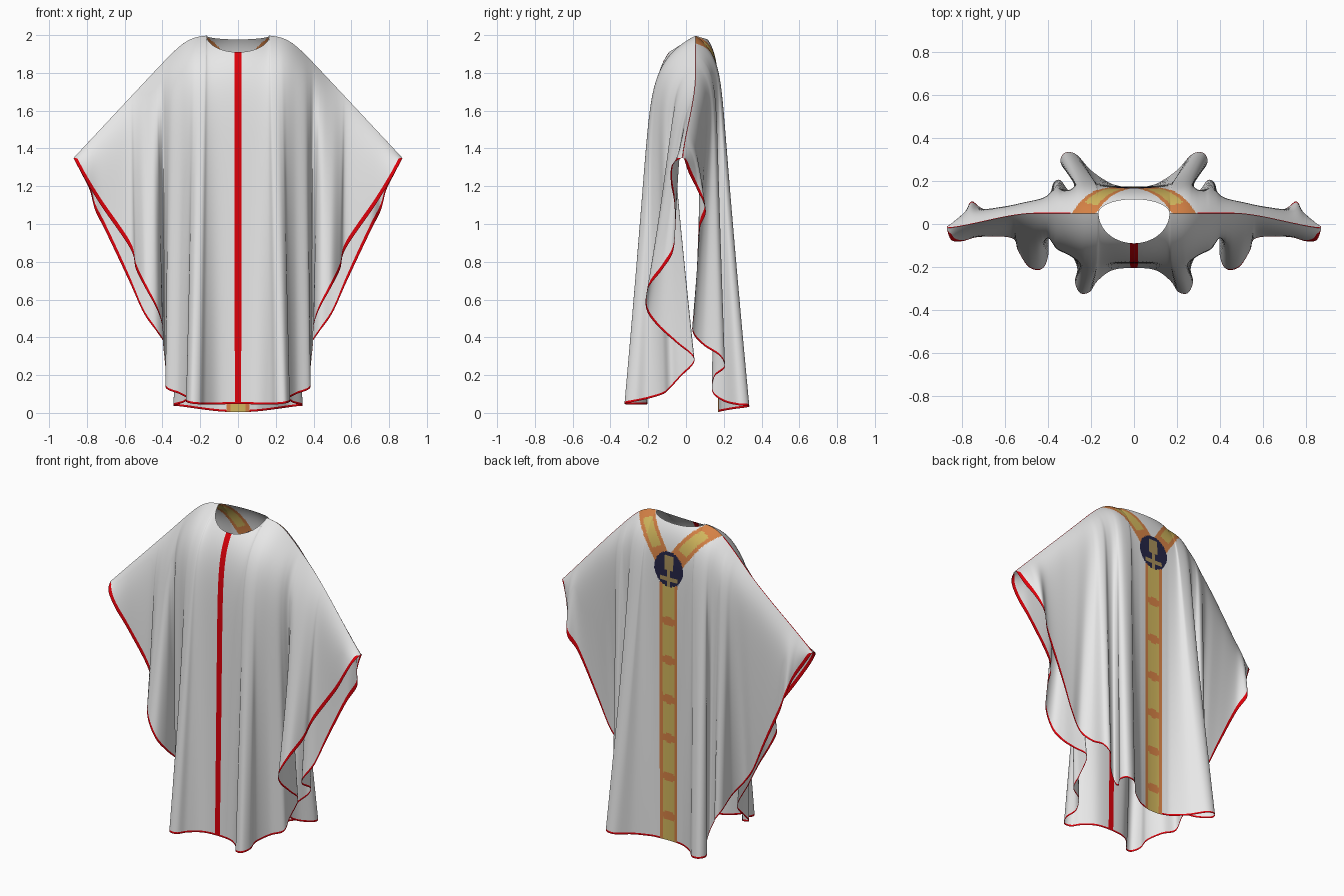
import bpy, math

if "Cube" in bpy.data.objects:
    bpy.data.objects.remove(bpy.data.objects["Cube"])

def material(name, rgb):
    m = bpy.data.materials.new(name)
    m.diffuse_color = (*rgb, 1)
    m.use_nodes = True
    m.node_tree.nodes["Principled BSDF"].inputs["Base Color"].default_value = m.diffuse_color
    return m

MATS = [material("white_cloth", (0.85, 0.85, 0.85)),
        material("red_trim", (0.72, 0.0, 0.003)),
        material("orange_band", (0.66, 0.22, 0.06)),
        material("gold_band", (0.64, 0.47, 0.11)),
        material("navy_medallion", (0.018, 0.018, 0.06)),
        material("tan_motif", (0.38, 0.27, 0.10))]
WHITE, RED, ORANGE, GOLD, NAVY, TAN = range(6)

# Hem of the right half, from the centre to the sleeve tip: x, y, z and the
# place on the upper edge it hangs from (0-1 neckline, 1-2 shoulder seam)
FRONT_HEM = [
    (0, -.205, .047, 0), (.10, -.215, .045, .42), (.17, -.265, .045, .75),
    (.205, -.315, .045, .95), (.25, -.322, .05, 1.03), (.275, -.27, .06, 1.08),
    (.265, -.20, .075, 1.13), (.31, -.12, .10, 1.19), (.38, -.085, .13, 1.26),
    (.38, -.03, .19, 1.30), (.388, .045, .28, 1.33), (.397, -.05, .37, 1.36),
    (.40, -.15, .46, 1.39), (.43, -.21, .55, 1.43), (.49, -.20, .66, 1.49),
    (.54, -.125, .76, 1.55), (.57, -.065, .87, 1.60), (.72, -.06, 1.09, 1.80),
    (.80, -.08, 1.22, 1.91), (.85, -.075, 1.31, 1.97), (.87, -.03, 1.347, 2)]
BACK_HEM = [
    (0, .17, .004, 0), (.04, .172, .004, .16), (.08, .18, .007, .33),
    (.12, .195, .01, .53), (.20, .25, .02, .9), (.27, .325, .03, 1.02),
    (.325, .33, .037, 1.08), (.34, .28, .04, 1.12), (.28, .20, .06, 1.16),
    (.26, .14, .11, 1.20), (.30, .15, .19, 1.24), (.345, .205, .24, 1.27),
    (.38, .18, .30, 1.31), (.385, .09, .36, 1.35), (.43, .035, .43, 1.40),
    (.50, .045, .53, 1.49), (.577, .055, .70, 1.59), (.70, .07, .96, 1.77),
    (.755, .105, 1.07, 1.85), (.785, .06, 1.18, 1.90), (.83, .015, 1.27, 1.95),
    (.87, -.01, 1.347, 2)]

def smooth(e0, e1, v):
    t = min(1, max(0, (v - e0) / (e1 - e0)))
    return t * t * (3 - 2 * t)

def spline(points, u):
    """Catmull-Rom curve mirrored at the centre line."""
    p = [(-points[1][0], points[1][1], points[1][2], -points[1][3])] + points + [points[-1]]
    i = min(int(u), len(points) - 2)
    t = u - i
    return [0.5 * (2 * b + (c - a) * t + (2 * a - 5 * b + 4 * c - d) * t * t
                   + (3 * b - a - 3 * c + d) * t ** 3)
            for a, b, c, d in zip(*p[i:i + 4])]

def upper_edge(a, side):
    """Neckline for a < 1, shoulder seam beyond."""
    if a < 1:
        c, s = math.cos(a * math.pi / 2), math.sin(a * math.pi / 2)
        if side < 0:
            return 0.165 * s, 0.05 - 0.14 * c, 1.997 - 0.087 * c
        return 0.165 * s, 0.05 + 0.065 * c, 1.997 - 0.02 * c
    x = 0.165 + 0.705 * (a - 1)
    k, line = 0.04, 1.35 + 1.07 * (0.87 - x)
    z = -k * math.log(math.exp(-2.0 / k) + math.exp(-line / k))
    return x, 0.05 - 0.07 * smooth(0.45, 0.95, x) / smooth(0.45, 0.95, 0.87), z

def front_colour(x, y, z):
    return RED if x < 0.019 else WHITE

def back_colour(x, y, z):
    h = z + 0.8 * max(0, 0.18 - y) if z > 1.6 else z   # height unrolled over shoulder
    dz = z - 1.712
    # round medallion with a simple motif
    if math.hypot(x, dz / 1.08) < 0.1:
        if (x < 0.06 and -0.075 < dz < -0.045) or (x < 0.032 and -0.01 < dz < 0.085) \
                or (x < 0.012 and dz < 0):
            return TAN
        return NAVY
    # straight band down the back
    if z < 1.7 and x < 0.06:
        mark = abs((z - 0.16 + 0.1225) % 0.245 - 0.1225)
        return ORANGE if x > 0.039 or mark < 0.031 - 0.3 * x else GOLD
    # slanting arms of the band up to the shoulders
    if h > 1.7:
        dx, dh = 0.235, 0.38
        n = math.hypot(dx, dh)
        off = abs(x * dh - (h - 1.7) * dx) / n
        along = (x * dx + (h - 1.7) * dh) / n
        if off < 0.058:
            return GOLD if off < 0.034 and 0.17 < along < 0.385 else ORANGE
    return WHITE

def panel(name, hem, side, cols, rows, roundness, colour):
    verts, faces, mats, place = [], [], [], []
    last = len(hem) - 1.015
    for j in range(cols + 1):
        hx, hy, hz, a = spline(hem, last * j / cols)
        a = min(2, max(0, a))
        tx, ty, tz = upper_edge(a, side)
        place.append(a)
        length = max(tz - hz, 0.004)
        trim = min(0.011 + 0.026 * smooth(0.3, 0.9, hz), 0.6 * length)
        seam = min(0.003, 0.1 * length)
        far = smooth(0.22, 0.6, tx)
        body = side * 0.175 * (1 - far) + (ty + side * 0.06) * far
        for i in range(rows + 1):
            if i == 0:
                d = 0
            elif i == rows:
                d = length
            else:
                d = seam + (length - trim - seam) * ((i - 1) / (rows - 2)) ** 1.15
            t = d / length
            drape = (1 - math.exp(-d / roundness)) * (1 - t) + t
            base = ty + (body - ty) * drape
            y = base + (hy - body) * t ** 1.15
            verts.append((tx + (hx - tx) * t if j else 0, y, tz - d))
    for j in range(cols):
        for i in range(rows):
            q = [j * (rows + 1) + i, j * (rows + 1) + i + 1,
                 (j + 1) * (rows + 1) + i + 1, (j + 1) * (rows + 1) + i]
            x, y, z = (sum(verts[k][n] for k in q) / 4 for n in range(3))
            faces.append(q if side < 0 else q[::-1])
            # red piping on the hem and along the shoulder seam
            if i == rows - 1 or (i == 0 and side > 0 and place[j] > 1.18):
                c = RED
            else:
                c = colour(x, y, z)
            # the orphrey runs over the hem piping
            if i == rows - 1 and side > 0 and x < 0.06:
                c = colour(x, y, z)
            mats.append(c)
    me = bpy.data.meshes.new(name)
    me.from_pydata(verts, [], faces)
    for m in MATS:
        me.materials.append(m)
    me.polygons.foreach_set("material_index", mats)
    me.polygons.foreach_set("use_smooth", [True] * len(faces))
    me.update()
    ob = bpy.data.objects.new(name, me)
    bpy.context.collection.objects.link(ob)
    mirror = ob.modifiers.new("mirror", 'MIRROR')
    mirror.merge_threshold = 0.0005
    return ob

panel("front_panel", FRONT_HEM, -1, 120, 110, 0.125, front_colour)
panel("back_panel", BACK_HEM, 1, 168, 210, 0.09, back_colour)
